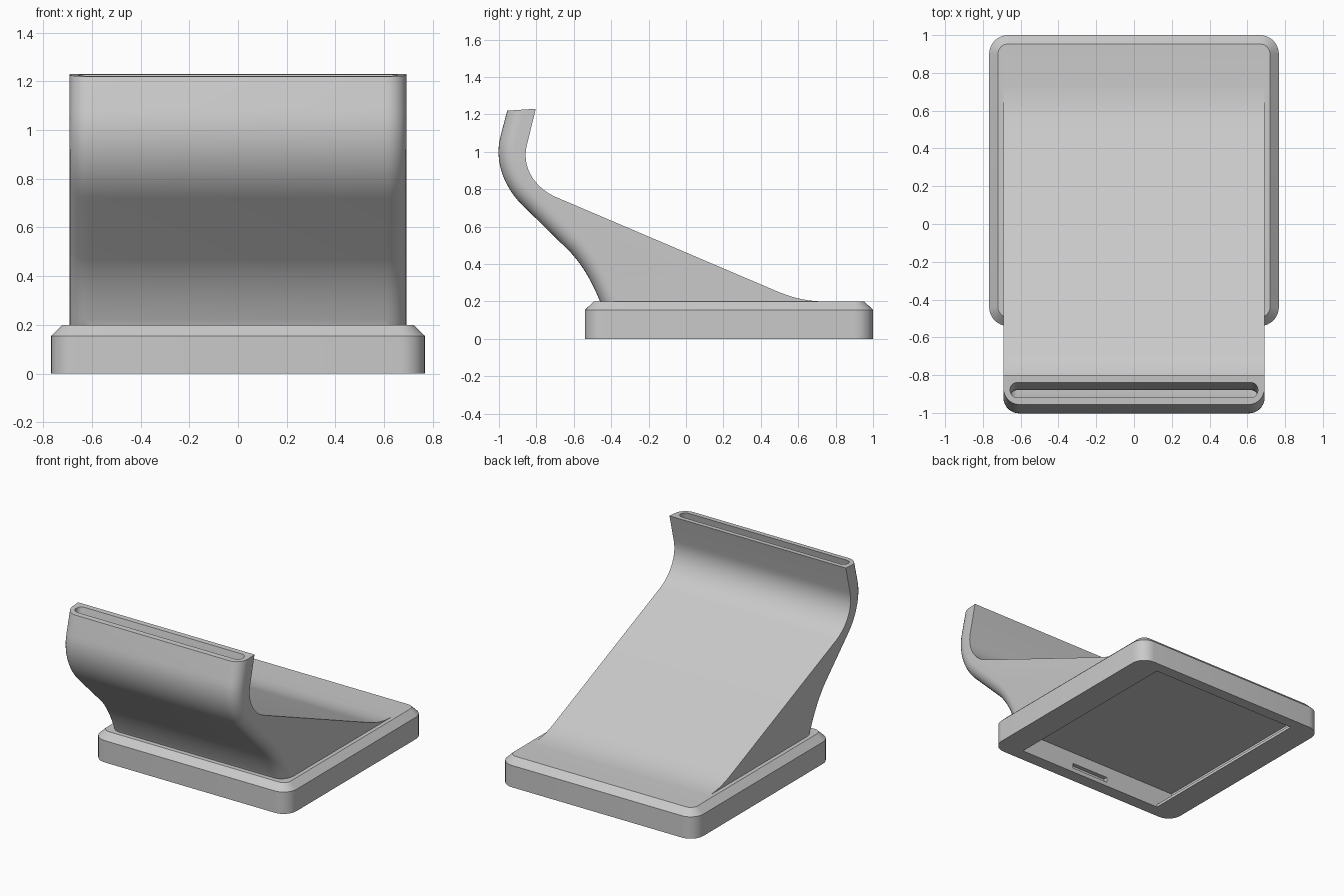
import bpy, bmesh, math
from mathutils import Vector
from mathutils.geometry import interpolate_bezier

if "Cube" in bpy.data.objects:
    bpy.data.objects.remove(bpy.data.objects["Cube"])

grey = bpy.data.materials.new("plain grey")
grey.diffuse_color = (0.59, 0.59, 0.59, 1)
grey.use_nodes = True
grey.node_tree.nodes["Principled BSDF"].inputs["Base Color"].default_value = grey.diffuse_color


def make(name, bm):
    bmesh.ops.recalc_face_normals(bm, faces=bm.faces)
    me = bpy.data.meshes.new(name)
    bm.to_mesh(me)
    bm.free()
    ob = bpy.data.objects.new(name, me)
    bpy.context.collection.objects.link(ob)
    me.materials.append(grey)
    return ob


def loft(name, rings):
    """Closed solid through equally long rings of points."""
    bm = bmesh.new()
    vs = [[bm.verts.new(p) for p in r] for r in rings]
    n = len(vs[0])
    for a, b in zip(vs, vs[1:]):
        for i in range(n):
            j = (i + 1) % n
            bm.faces.new((a[i], a[j], b[j], b[i]))
    bm.faces.new(vs[0][::-1])
    bm.faces.new(vs[-1])
    return make(name, bm)


def round_rect(hx, hy, r, seg=8):
    pts = []
    for k, (sx, sy) in enumerate(((1, 1), (-1, 1), (-1, -1), (1, -1))):
        for i in range(seg + 1):
            a = math.pi / 2 * (k + i / seg)
            pts.append((sx * (hx - r) + r * math.cos(a), sy * (hy - r) + r * math.sin(a)))
    return pts


def box(name, x, y0, y1, z0, z1):
    ring = [(-x, y0), (x, y0), (x, y1), (-x, y1)]
    return loft(name, [[(*p, z) for p in ring] for z in (z0, z1)])


def combine(ob, other, operation='DIFFERENCE'):
    other.hide_render = True
    m = ob.modifiers.new("combine", 'BOOLEAN')
    m.operation, m.solver, m.object = operation, 'EXACT', other
    bpy.context.view_layer.objects.active = ob
    bpy.ops.object.modifier_apply(modifier=m.name)
    bpy.data.objects.remove(other)


def curve(a, b, c, d, n=14):
    return [tuple(p)[:2] for p in interpolate_bezier(Vector(a), Vector(b), Vector(c), Vector(d), n)]


# Base block with rounded corners and a chamfered top edge
CY = 0.23
body = loft("stand_body", [[(x, y + CY, z) for x, y in round_rect(0.767 - i, 0.77 - i, 0.1 - i)]
                           for z, i in ((0, 0), (0.155, 0), (0.2, 0.047))])

# Back rest: side profile (y, z) extruded across x
back = curve((0.76, 0.199), (0.65, 0.2), (0.58, 0.215), (0.48, 0.257))
back += curve((-0.70, 0.76), (-0.81, 0.81), (-0.882, 0.92), (-0.850, 1.04)) + [(-0.803, 1.23)]
front = [(-0.956, 1.22)] + curve((-0.990, 1.09), (-1.03, 0.95), (-0.97, 0.81), (-0.88, 0.72))
front += curve((-0.62, 0.465), (-0.55, 0.39), (-0.50, 0.30), (-0.46, 0.2)) + [(-0.45, 0.18)]
profile = back + front + [(0.76, 0.18)]
W = 0.692
rest = loft("back_rest", [[(x, y, z) for y, z in profile] for x in (-W, W)])

# Round the front side edges of the back rest
bm = bmesh.new()
bm.from_mesh(rest.data)
keys = {(round(y, 4), round(z, 4)) for y, z in front}
edges = [e for e in bm.edges
         if abs(e.verts[0].co.x - e.verts[1].co.x) < 1e-5
         and all((round(v.co.y, 4), round(v.co.z, 4)) in keys for v in e.verts)]
bmesh.ops.bevel(bm, geom=edges, offset=0.085, offset_type='OFFSET', segments=7,
                profile=0.5, affect='EDGES', clamp_overlap=False)
bm.to_mesh(rest.data)
bm.free()

# Slot running down inside the neck
path = [Vector(p) for p in ((-0.868, 1.27), (-0.880, 1.22), (-0.905, 1.10), (-0.915, 1.03),
                            (-0.917, 0.96), (-0.893, 0.87), (-0.83, 0.78))]
rings = []
for i, p in enumerate(path):
    t = (path[min(i + 1, len(path) - 1)] - path[max(i - 1, 0)]).normalized()
    across = Vector((-t.y, t.x))
    rings.append([(x, *(p + across * w)) for x, w in round_rect(0.656, 0.038, 0.037, 6)])
combine(rest, loft("slot_cutter", rings))
combine(body, rest, 'UNION')

# Underside opening, the wider chamber above its side lips, and the port in the front wall
CEILING = 0.145
combine(body, box("opening_cutter", 0.575, -0.45, 0.92, -0.1, 0.1))
combine(body, box("chamber_cutter", 0.70, -0.45, 0.92, 0.02, CEILING))
combine(body, box("port_cutter", 0.145, -0.48, -0.40, 0.03, 0.065))

bpy.ops.object.select_all(action='DESELECT')
body.select_set(True)
bpy.context.view_layer.objects.active = body
bpy.ops.object.shade_smooth_by_angle(angle=math.radians(28))
